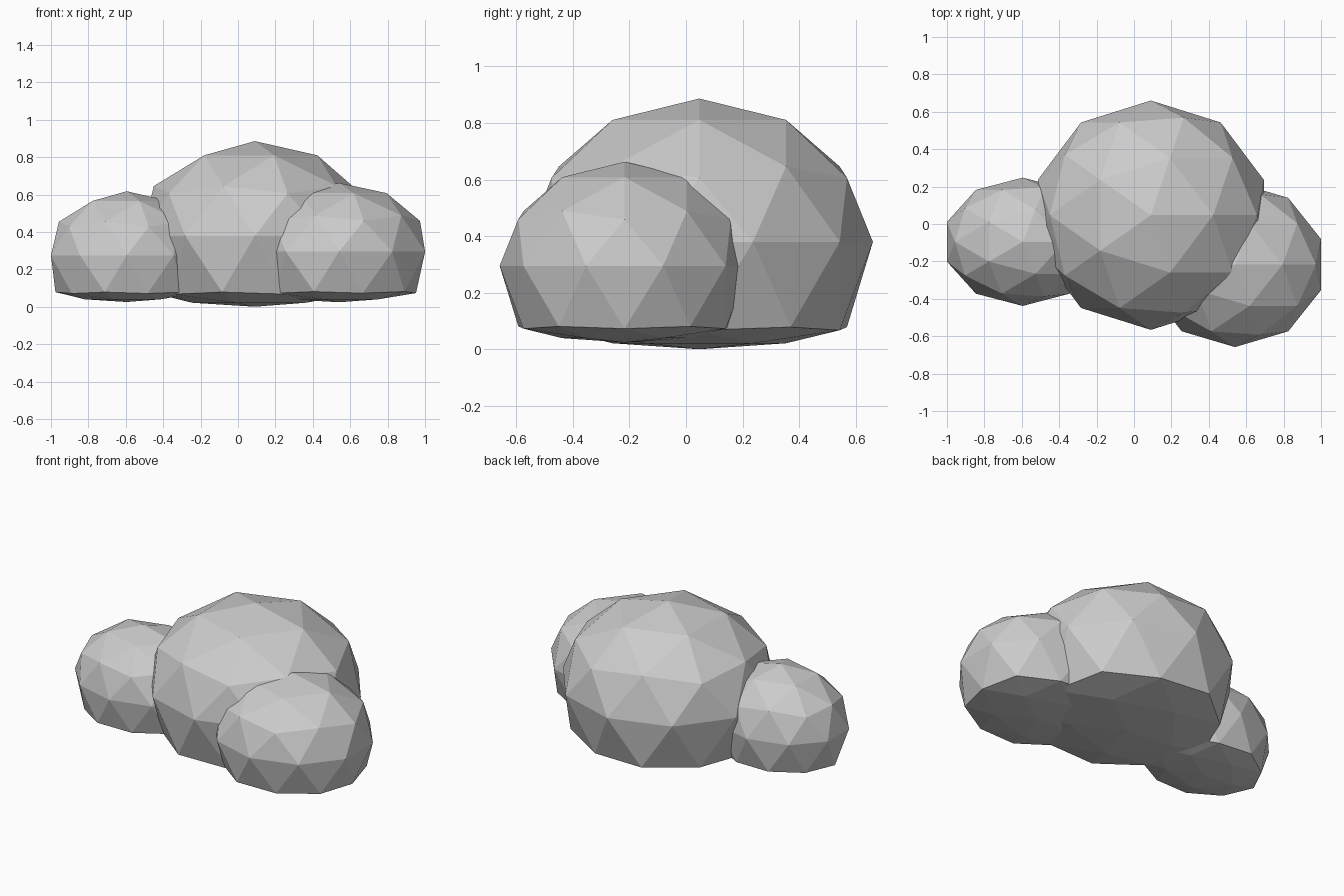
import bpy

if "Cube" in bpy.data.objects:
    bpy.data.objects.remove(bpy.data.objects["Cube"])

SQUASH = 0.28  # how strongly the underside is flattened


def puff(name, centre, radii, base):
    """Low-poly ball with a squashed, nearly flat underside."""
    bpy.ops.mesh.primitive_ico_sphere_add(subdivisions=2, radius=1)
    ob = bpy.context.object
    ob.name = name
    for v in ob.data.vertices:
        x, y, z = (c + r * k for c, r, k in zip(centre, radii, v.co))
        if v.co.z < -0.2:
            z = base + SQUASH * z
        v.co = (x, y, z)
    ob.data.update()
    return ob


# Three overlapping lobes of the cloud
puff("middle_puff", (0.09, 0.047, 0.38), (0.635, 0.613, 0.506), 0.036)
puff("left_puff", (-0.595, -0.095, 0.275), (0.426, 0.343, 0.343), 0.045)
puff("right_puff", (0.54, -0.217, 0.295), (0.484, 0.441, 0.368), 0.045)
